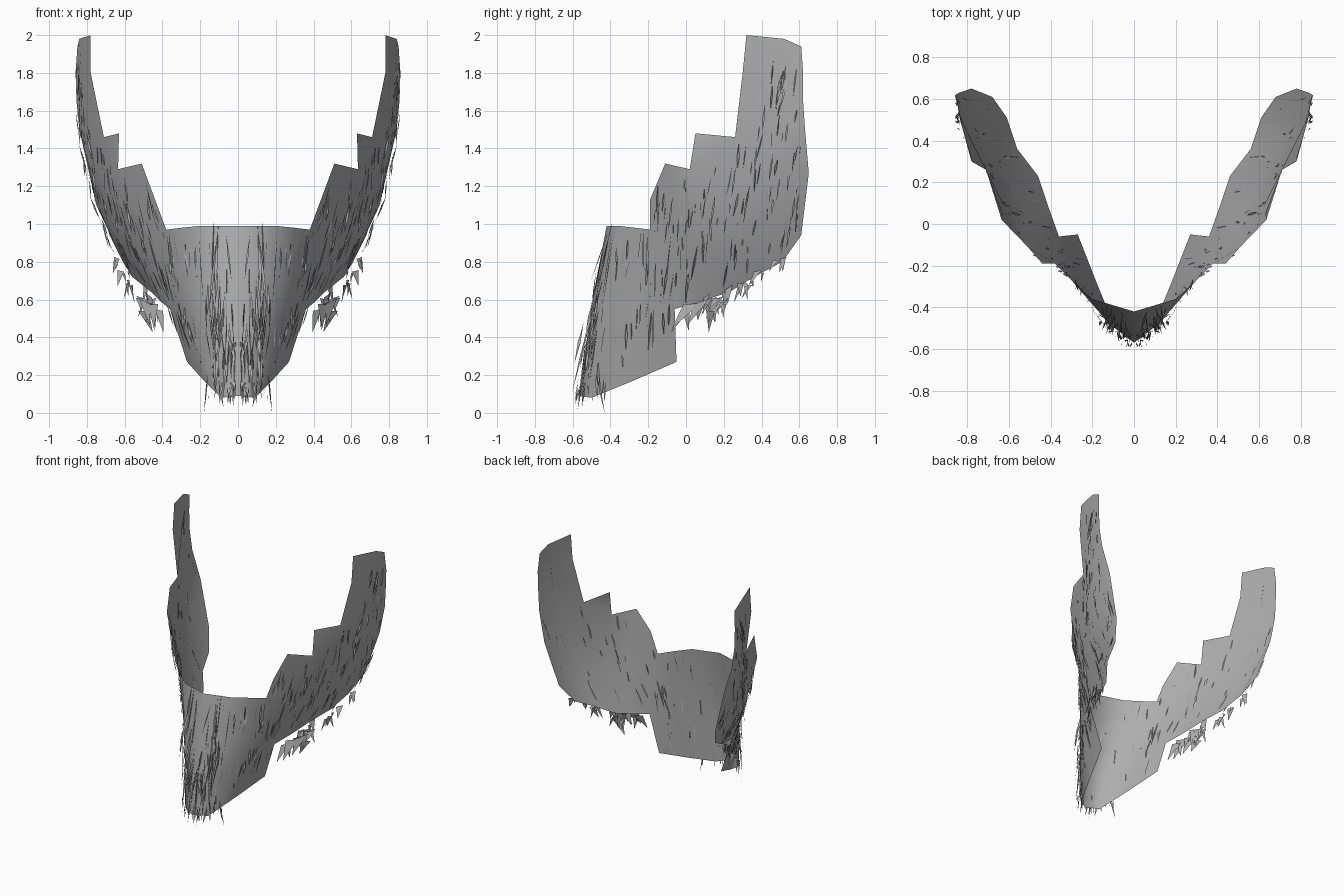
import bpy
import bmesh
import random
from mathutils import Vector

if "Cube" in bpy.data.objects:
    bpy.data.objects.remove(bpy.data.objects["Cube"])

random.seed(7)
grey = bpy.data.materials.new("ash_grey")
grey.diffuse_color = (0.42, 0.42, 0.42, 1)
grey.use_nodes = True
grey.node_tree.nodes["Principled BSDF"].inputs["Base Color"].default_value = grey.diffuse_color

# Columns run from the chin centre to the ear, each listed bottom to top
seam = [(.36, -.06, .55), (.38, -.14, .76), (.38, -.19, .97)]
chin = [
    [(0, -.57, .09), (0, -.53, .35), (0, -.48, .68), (0, -.42, .99)],
    [(.09, -.50, .08), (.13, -.47, .36), (.17, -.42, .68), (.20, -.36, .99)],
    [(.18, -.28, .17), (.26, -.27, .44), (.29, -.27, .70), (.30, -.27, .98)],
    [(.27, -.05, .27)] + seam,
]
cheek = [
    seam + [(.44, -.19, 1.13)],
    [(.41, .08, .59), (.51, .02, .82), (.53, -.05, 1.08), (.51, -.11, 1.32)],
    [(.46, .23, .64), (.57, .14, .88), (.62, .08, 1.10), (.635, .02, 1.29)],
    [(.56, .36, .72), (.66, .31, .95), (.70, .28, 1.20), (.71, .26, 1.46)],
    [(.61, .51, .80), (.75, .48, 1.10), (.80, .47, 1.35), (.81, .44, 1.52)],
    [(.68, .61, .94), (.78, .65, 1.27), (.84, .63, 1.50), (.855, .62, 1.65)],
]
sideburn = [
    [cheek[3][3], (.78, .30, 1.80), (.78, .32, 2.0)],
    [cheek[4][3], (.83, .50, 1.80), (.84, .52, 1.98)],
    [cheek[5][3], (.86, .62, 1.80), (.85, .61, 1.94)],
]


def finish(bm, name, smooth):
    """Turn a half mesh into a mirrored object."""
    me = bpy.data.meshes.new(name)
    bm.to_mesh(me)
    bm.free()
    me.materials.append(grey)
    for p in me.polygons:
        p.use_smooth = smooth
    ob = bpy.data.objects.new(name, me)
    bpy.context.collection.objects.link(ob)
    mod = ob.modifiers.new("mirror", 'MIRROR')
    mod.use_mirror_merge = smooth
    mod.merge_threshold = .001
    return ob


def sample(grid, u, v):
    """Point and outward normal on a grid, with u and v from 0 to 1."""
    a, b = u * (len(grid) - 1), v * (len(grid[0]) - 1)
    i, j = min(int(a), len(grid) - 2), min(int(b), len(grid[0]) - 2)
    p, q, r, s = (Vector(c) for c in (grid[i][j], grid[i + 1][j],
                                      grid[i][j + 1], grid[i + 1][j + 1]))
    low, high = p.lerp(q, a - i), r.lerp(s, a - i)
    side = (q - p).lerp(s - r, b - j)
    return low.lerp(high, b - j), side.cross(high - low).normalized()


def limit(p):
    return Vector((min(max(p.x, 0), .88), min(max(p.y, -.65), .65), max(p.z, 0)))


# Beard sheet: chin, cheek and sideburn patches welded together
bm = bmesh.new()
for grid in (chin, cheek, sideburn):
    vs = [[bm.verts.new(c) for c in col] for col in grid]
    for i in range(len(grid) - 1):
        for j in range(len(grid[0]) - 1):
            bm.faces.new((vs[i][j], vs[i + 1][j], vs[i + 1][j + 1], vs[i][j + 1]))
# Step in the upper cheek edge
bm.faces.new([bm.verts.new(c) for c in (cheek[2][3], cheek[3][3], (.63, .05, 1.48))])
bmesh.ops.remove_doubles(bm, verts=bm.verts, dist=.001)
finish(bm, "beard_sheet", True)


def strands(name, grid, count, us, vs, lengths, lean, lift):
    """Scatter thin tapered blades that lie close to the sheet."""
    bm = bmesh.new()
    for _ in range(count):
        p, n = sample(grid, random.uniform(*us), random.uniform(*vs))
        length = random.uniform(*lengths)
        flow = Vector((random.gauss(lean[0], .06), random.gauss(lean[1], .06), -1)).normalized()
        flow = (flow - n * flow.dot(n) + n * random.uniform(-.05, .14)).normalized()
        across = (flow.cross(n) + n * random.uniform(-1.2, 1.2)).normalized()
        mid = p + n * random.uniform(*lift)
        w = random.uniform(.003, .008)
        pts = (mid - flow * length * .5, mid + across * w,
               mid + flow * length * .5, mid - across * w)
        bm.faces.new([bm.verts.new(limit(c)) for c in pts])
    finish(bm, name, False)


# Hair strands, longest at the chin
strands("chin_front_strands", chin, 45, (0, .35), (.15, .85), (.15, .42), (0, -.15), (.004, .045))
strands("chin_side_strands", chin, 45, (.35, 1), (.12, .9), (.08, .26), (0, -.1), (-.003, .02))
strands("chin_tip_strands", chin, 14, (0, .5), (0, .08), (.08, .16), (0, -.1), (0, .04))
strands("cheek_strands", cheek, 80, (.02, .65), (.1, .88), (.06, .22), (-.1, -.15), (-.004, .022))
strands("jaw_strands", cheek, 45, (.65, .97), (.1, .98), (.06, .18), (-.1, -.15), (-.004, .03))
strands("sideburn_strands", sideburn, 18, (.35, .9), (0, .55), (.06, .18), (0, -.15), (-.004, .025))

# Jagged tufts hanging under the jaw edge
bm = bmesh.new()
for _ in range(34):
    u = random.uniform(.03, .82)
    p, n = sample(cheek, u, random.uniform(0, .06))
    size = random.uniform(.04, .11) * (1.25 - .6 * u)
    root = p + n * random.uniform(0, .06) - Vector((0, 0, random.uniform(0, .09) * (1 - u)))
    along = Vector((random.uniform(.2, .8), random.uniform(.5, 1), random.uniform(-.2, .5)))
    drop = Vector((random.uniform(-.2, .5), random.uniform(-.5, .4), -1))
    pts = (root, root + along * size * random.uniform(.3, .9), root + drop * size)
    bm.faces.new([bm.verts.new(limit(c)) for c in pts])
finish(bm, "jaw_tufts", False)

# Lowest stray hair on each side of the chin
bm = bmesh.new()
bm.faces.new([bm.verts.new(c) for c in
              ((.16, -.46, .22), (.172, -.45, .12), (.18, -.43, 0), (.164, -.46, .12))])
finish(bm, "chin_stray_hair", False)
